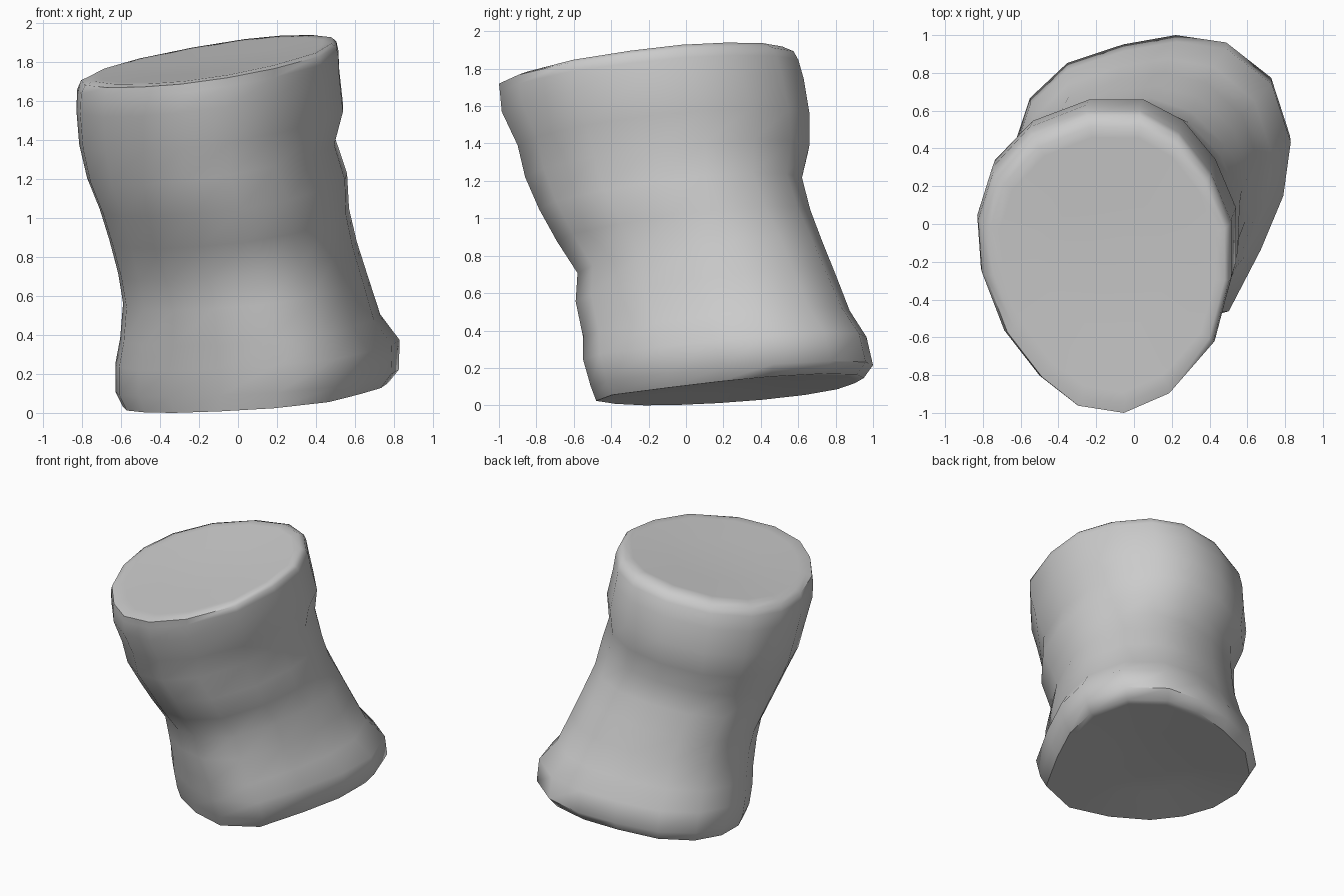
import bpy, bmesh, math

if "Cube" in bpy.data.objects:
    bpy.data.objects.remove(bpy.data.objects["Cube"])

SEG = 16
# plan outlines of the two ends, counter-clockwise from the right
LOWER = [(.83, .46), (.73, .77), (.49, .96), (.22, 1.0), (-.06, .95), (-.36, .85), (-.56, .66), (-.64, .42),
         (-.62, .17), (-.52, -.06), (-.36, -.26), (-.10, -.43), (.20, -.54), (.50, -.45), (.67, -.12), (.79, .17)]
UPPER = [(.53, .06), (.42, .33), (.25, .55), (.04, .67), (-.25, .67), (-.55, .55), (-.75, .33), (-.83, .07),
         (-.81, -.22), (-.69, -.54), (-.50, -.79), (-.30, -.95), (-.05, -.99), (.20, -.88), (.44, -.60), (.53, -.25)]
# rings: height, half tilt in x, half tilt in y, left, right, front, back
RINGS = [
    (0.08, 0.06, 0.06, -0.59, 0.77, -0.48, 0.95),
    (0.155, 0.055, 0.055, -0.63, 0.825, -0.51, 1.0),
    (0.30, 0.06, 0.06, -0.63, 0.83, -0.55, 0.965),
    (0.43, 0.06, 0.07, -0.605, 0.73, -0.55, 0.875),
    (0.62, 0.07, 0.07, -0.59, 0.665, -0.59, 0.80),
    (0.78, 0.08, 0.08, -0.615, 0.61, -0.58, 0.73),
    (0.95, 0.08, 0.08, -0.66, 0.57, -0.69, 0.665),
    (1.12, 0.09, 0.08, -0.71, 0.56, -0.785, 0.62),
    (1.29, 0.10, 0.08, -0.775, 0.50, -0.86, 0.66),
    (1.46, 0.10, 0.08, -0.815, 0.54, -0.90, 0.66),
    (1.64, 0.10, 0.08, -0.83, 0.52, -0.985, 0.63),
    (1.745, 0.10, 0.08, -0.825, 0.515, -0.995, 0.60),
    (1.79, 0.10, 0.08, -0.805, 0.505, -1.0, 0.575),
    (1.81, 0.10, 0.085, -0.76, 0.48, -0.95, 0.515),
]


def unit(outline):
    """Scale an outline to run from -1 to 1 in both directions."""
    axes = []
    for vals in zip(*outline):
        lo, hi = min(vals), max(vals)
        axes.append([(2 * v - lo - hi) / (hi - lo) for v in vals])
    return list(zip(*axes))


def add_ring(bm, z, tx, ty, left, right, front, back):
    """Tilted section, blended between the two end outlines by height."""
    t = min(max((z - 0.3) / 1.2, 0), 1)
    low, up = unit(LOWER), unit(UPPER)
    blend = unit([(a[0] + (b[0] - a[0]) * t, a[1] + (b[1] - a[1]) * t) for a, b in zip(low, up)])
    return [bm.verts.new(((left + right) / 2 + (right - left) / 2 * c,
                          (front + back) / 2 + (back - front) / 2 * s,
                          z + tx * c + ty * s)) for c, s in blend]


def add_cap(bm, ring, data, dish, flip):
    """End plate: two inner rings and a centre point, gently dished."""
    z, left, right, front, back = data[0], *data[3:]
    cx, cy = (left + right) / 2, (front + back) / 2
    rows = [ring]
    for k in (0.92, 0.5):
        rows.append([bm.verts.new((cx + (v.co.x - cx) * k, cy + (v.co.y - cy) * k,
                                   z + (v.co.z - z) * k + dish * (1 - k))) for v in ring])
    centre = bm.verts.new((cx, cy, z + dish))
    for i in range(SEG):
        j = (i + 1) % SEG
        faces = [[a[i], a[j], b[j], b[i]] for a, b in zip(rows, rows[1:])]
        faces.append([rows[-1][i], rows[-1][j], centre])
        for f in faces:
            bm.faces.new(f[::-1] if flip else f)


bm = bmesh.new()
loops = [add_ring(bm, *r) for r in RINGS]

# waisted side wall
for lo, hi in zip(loops, loops[1:]):
    for i in range(SEG):
        j = (i + 1) % SEG
        bm.faces.new((lo[i], lo[j], hi[j], hi[i]))

# end plates
add_cap(bm, loops[-1], RINGS[-1], -0.025, False)
add_cap(bm, loops[0], RINGS[0], 0.035, True)

# stand on the ground
low = min(v.co.z for v in bm.verts)
for v in bm.verts:
    v.co.z -= low
bmesh.ops.recalc_face_normals(bm, faces=bm.faces)

mesh = bpy.data.meshes.new("waisted_body")
bm.to_mesh(mesh)
bm.free()
body = bpy.data.objects.new("waisted_body", mesh)
bpy.context.collection.objects.link(body)

grey = bpy.data.materials.new("plain_grey")
grey.diffuse_color = (0.6, 0.6, 0.6, 1)
grey.use_nodes = True
grey.node_tree.nodes["Principled BSDF"].inputs["Base Color"].default_value = grey.diffuse_color
mesh.materials.append(grey)

bpy.context.view_layer.objects.active = body
body.select_set(True)
bpy.ops.object.shade_smooth_by_angle(angle=math.radians(50))
